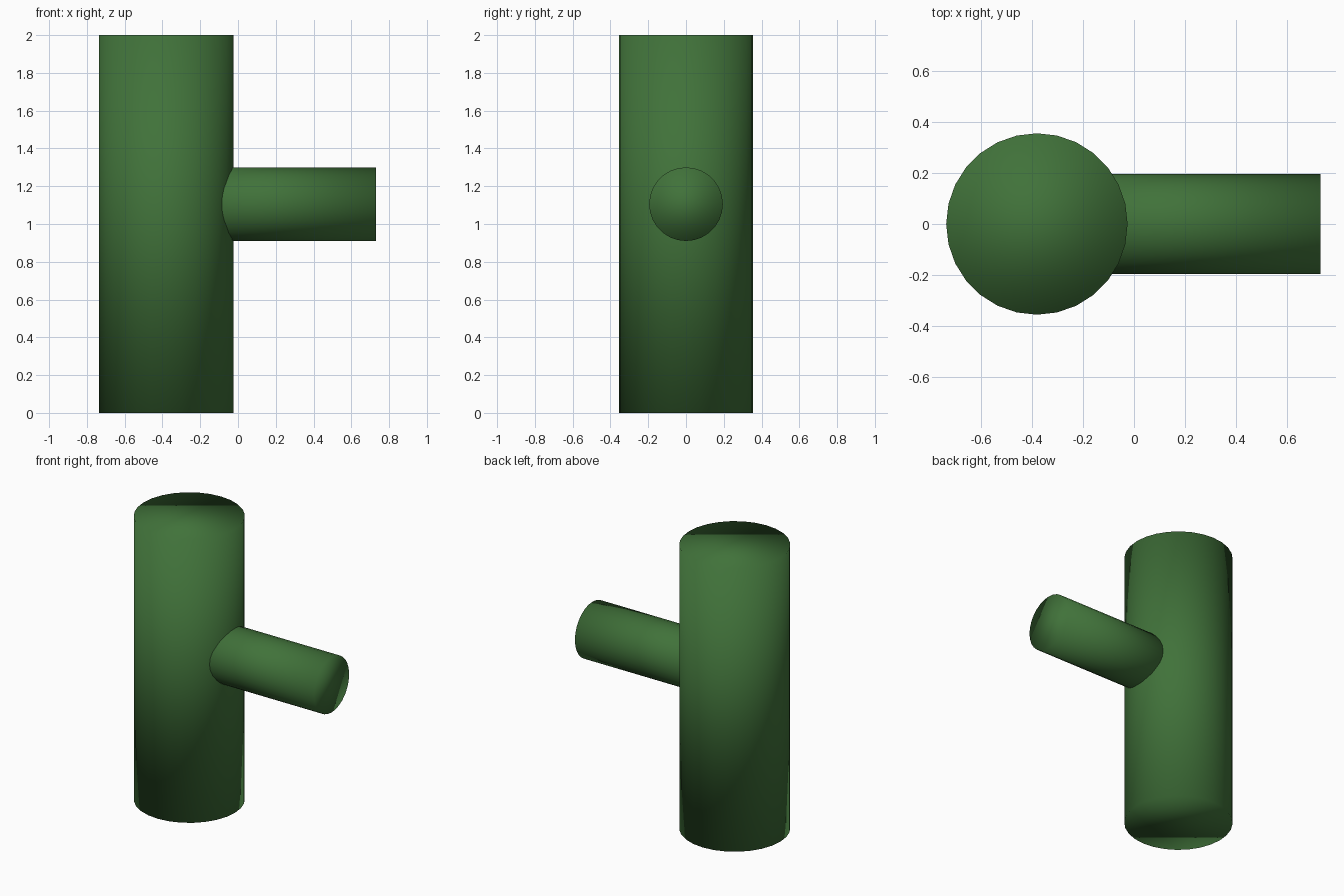
import bpy
import math

cube = bpy.data.objects.get("Cube")
if cube:
    bpy.data.objects.remove(cube, do_unlink=True)

# Single green for the whole plant
green = bpy.data.materials.new("cactus_green")
colour = (0.052, 0.168, 0.042, 1.0)
green.use_nodes = True
green.diffuse_color = colour
green.node_tree.nodes["Principled BSDF"].inputs["Base Color"].default_value = colour


def stem(name, radius, length, centre, rotation=(0, 0, 0)):
    """Capped cylinder, softly shaded all over, caps included."""
    bpy.ops.mesh.primitive_cylinder_add(
        vertices=28, radius=radius, depth=length, location=centre, rotation=rotation)
    obj = bpy.context.object
    obj.name = obj.data.name = name
    obj.data.materials.append(green)
    bpy.ops.object.transform_apply(location=False, rotation=True, scale=True)
    bpy.ops.object.shade_smooth()
    return obj


# Upright trunk
trunk_x = -0.38
stem("trunk", 0.355, 2.0, (trunk_x, 0, 1.0))

# Side arm, running from the trunk axis out to its flat tip
tip_x = 0.73
stem("side_arm", 0.195, tip_x - trunk_x, ((tip_x + trunk_x) / 2, 0, 1.105),
     (0, math.pi / 2, 0))
